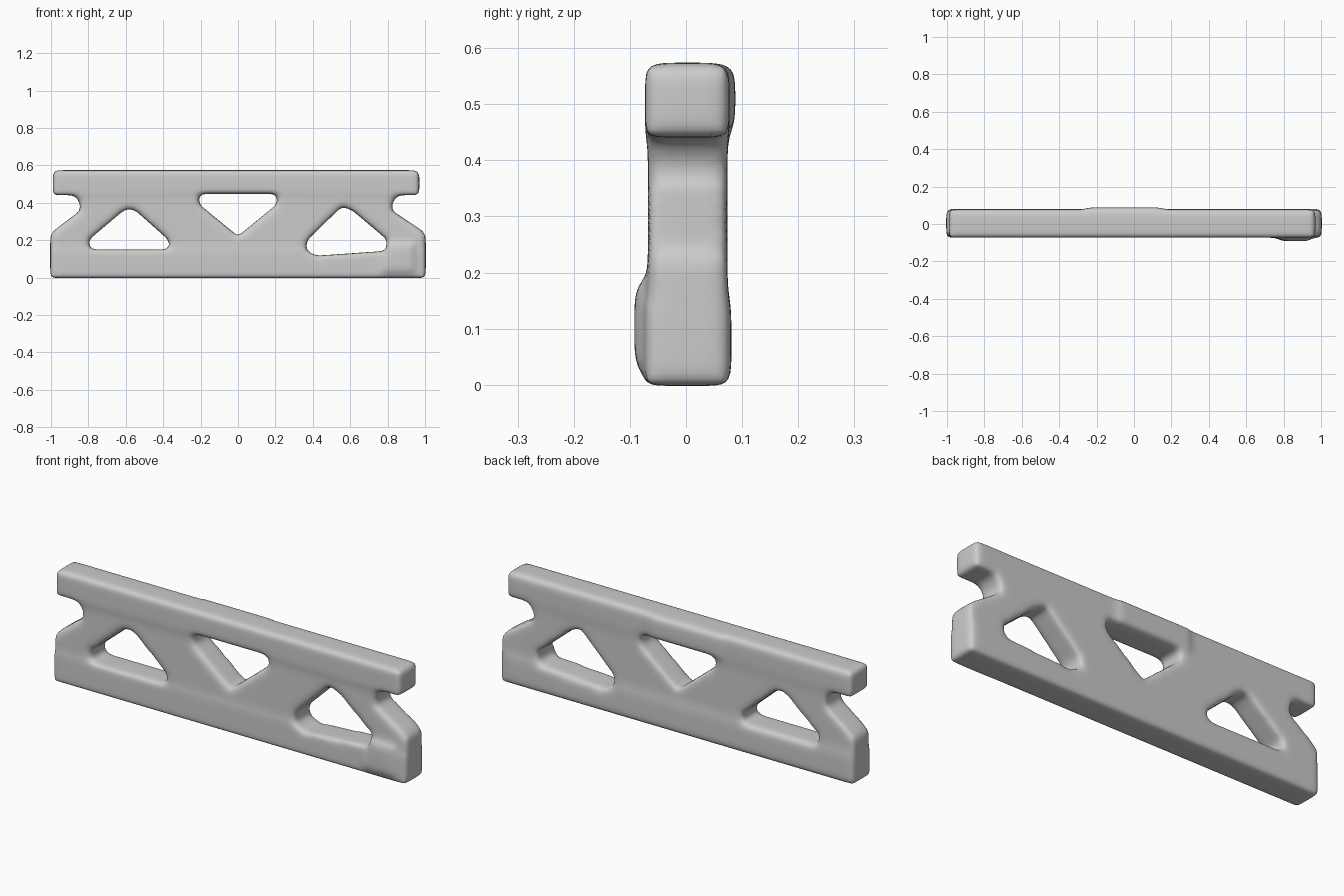
import bpy, bmesh

if "Cube" in bpy.data.objects:
    bpy.data.objects.remove(bpy.data.objects["Cube"])

parts = []


def prism(name, outline, y0, y1):
    """Extrude an (x, z) outline from y0 to y1."""
    bm = bmesh.new()
    face = bm.faces.new([bm.verts.new((x, y0, z)) for x, z in outline])
    ext = bmesh.ops.extrude_face_region(bm, geom=[face])
    moved = [v for v in ext["geom"] if isinstance(v, bmesh.types.BMVert)]
    bmesh.ops.translate(bm, verts=moved, vec=(0, y1 - y0, 0))
    bmesh.ops.recalc_face_normals(bm, faces=bm.faces)
    bmesh.ops.triangulate(bm, faces=bm.faces)
    mesh = bpy.data.meshes.new(name)
    bm.to_mesh(mesh)
    bm.free()
    ob = bpy.data.objects.new(name, mesh)
    bpy.context.collection.objects.link(ob)
    parts.append(ob)


def mirror(pts):
    return [(-x, z) for x, z in pts]


# Chords
prism("top_chord", [(-0.99, 0.44), (-0.21, 0.447), (0.18, 0.447), (0.97, 0.44),
                    (0.97, 0.574), (-0.99, 0.574)], -0.073, 0.078)
prism("top_chord_swelling", [(-0.25, 0.46), (0.15, 0.46), (0.15, 0.56), (-0.25, 0.56)],
      -0.05, 0.088)
prism("bottom_chord", [(-1.004, -0.002), (1.004, -0.002), (1.004, 0.15), (0.80, 0.143),
                       (0.68, 0.135), (0.42, 0.117), (0.35, 0.15), (-1.004, 0.15)],
      -0.073, 0.081)
prism("foot_swelling", [(0.77, 0.03), (0.94, 0.03), (0.94, 0.18), (0.80, 0.18)],
      -0.092, 0.05)

# Outer braces, running from the lower ends up to the top chord
brace = [(-1.004, 0.02), (-1.004, 0.23), (-0.98, 0.255), (-0.84, 0.36), (-0.845, 0.40),
         (-0.88, 0.45), (-0.86, 0.49), (-0.56, 0.49), (-0.57, 0.375), (-0.61, 0.36),
         (-0.80, 0.20), (-0.79, 0.15), (-0.76, 0.02)]
prism("left_brace", brace, -0.068, 0.074)
prism("right_brace", [(x - 0.02 if 0.8 < x < 0.9 else x, z) for x, z in mirror(brace)],
      -0.068, 0.074)

# Inner diagonals, meeting at the middle of the bottom chord
diagonal = [(-0.60, 0.49), (-0.60, 0.37), (-0.55, 0.36), (-0.37, 0.20), (-0.36, 0.14),
            (-0.36, 0.05), (0.02, 0.05), (0.02, 0.235), (0.0, 0.222), (-0.205, 0.39),
            (-0.215, 0.43), (-0.18, 0.46), (-0.18, 0.49)]
prism("left_diagonal", diagonal, -0.068, 0.074)
right = [(x, z + 0.015 if 0.54 < x < 0.61 and z < 0.4 else z) for x, z in mirror(diagonal)]
prism("right_diagonal", right, -0.068, 0.074)

# Merge the members into one softly rounded truss
bpy.ops.object.select_all(action='DESELECT')
for ob in parts:
    ob.select_set(True)
bpy.context.view_layer.objects.active = parts[0]
bpy.ops.object.join()
truss = bpy.context.view_layer.objects.active
truss.name = "truss_panel"
remesh = truss.modifiers.new("blend", 'REMESH')
remesh.mode = 'VOXEL'
remesh.voxel_size = 0.012
remesh.use_smooth_shade = True
smooth = truss.modifiers.new("round", 'SMOOTH')
smooth.factor = 0.5
smooth.iterations = 22
